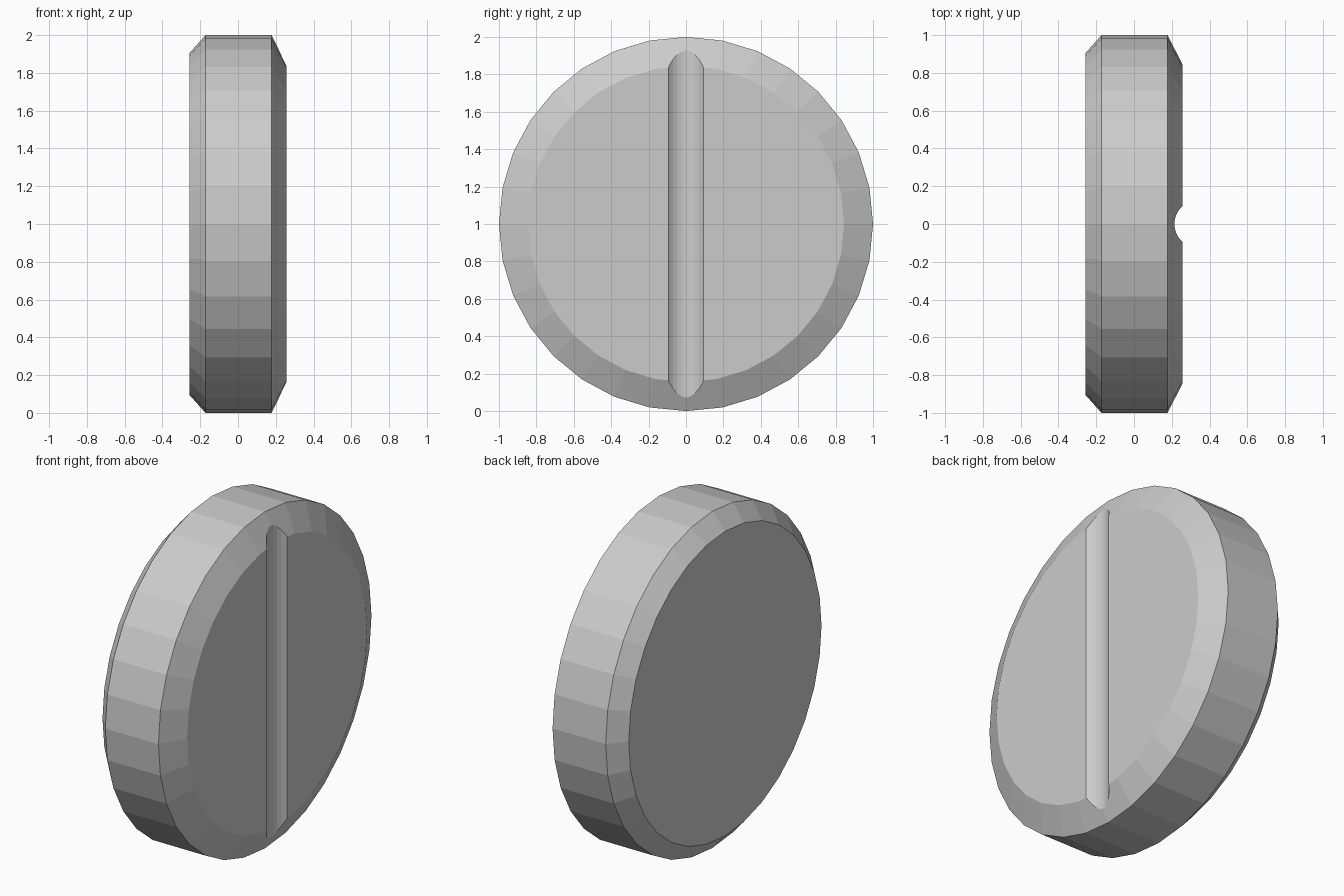
import bpy, bmesh
from math import cos, sin, tau

if "Cube" in bpy.data.objects:
    bpy.data.objects.remove(bpy.data.objects["Cube"])

SIDES = 32


def lathe_object(name, profile, sides, place):
    """Closed solid from (radius, position along axis) rings."""
    bm = bmesh.new()
    rings = []
    for r, h in profile:
        rings.append([bm.verts.new(place(r * sin(tau * i / sides), r * cos(tau * i / sides), h))
                      for i in range(sides)])
    for a, b in zip(rings, rings[1:]):
        for i in range(sides):
            j = (i + 1) % sides
            bm.faces.new((a[i], a[j], b[j], b[i]))
    bm.faces.new(rings[0])
    bm.faces.new(rings[-1])
    bmesh.ops.recalc_face_normals(bm, faces=bm.faces)
    mesh = bpy.data.meshes.new(name)
    bm.to_mesh(mesh)
    bm.free()
    obj = bpy.data.objects.new(name, mesh)
    bpy.context.collection.objects.link(obj)
    return obj


# Disc standing on edge, bevelled more widely on the slotted face
disc = lathe_object("disc",
                    [(0.905, -0.257), (1.0, -0.172), (1.0, 0.177), (0.845, 0.257)],
                    SIDES, lambda u, v, h: (h, u, 1 + v))

# Round vertical groove across the +x face
cutter = lathe_object("groove_cutter", [(0.126, -0.2), (0.126, 2.2)], 32,
                      lambda u, v, h: (0.340 + u, v, h))
cutter.hide_render = True
cutter.display_type = 'WIRE'

groove = disc.modifiers.new("groove", 'BOOLEAN')
groove.operation = 'DIFFERENCE'
groove.solver = 'EXACT'
groove.object = cutter
